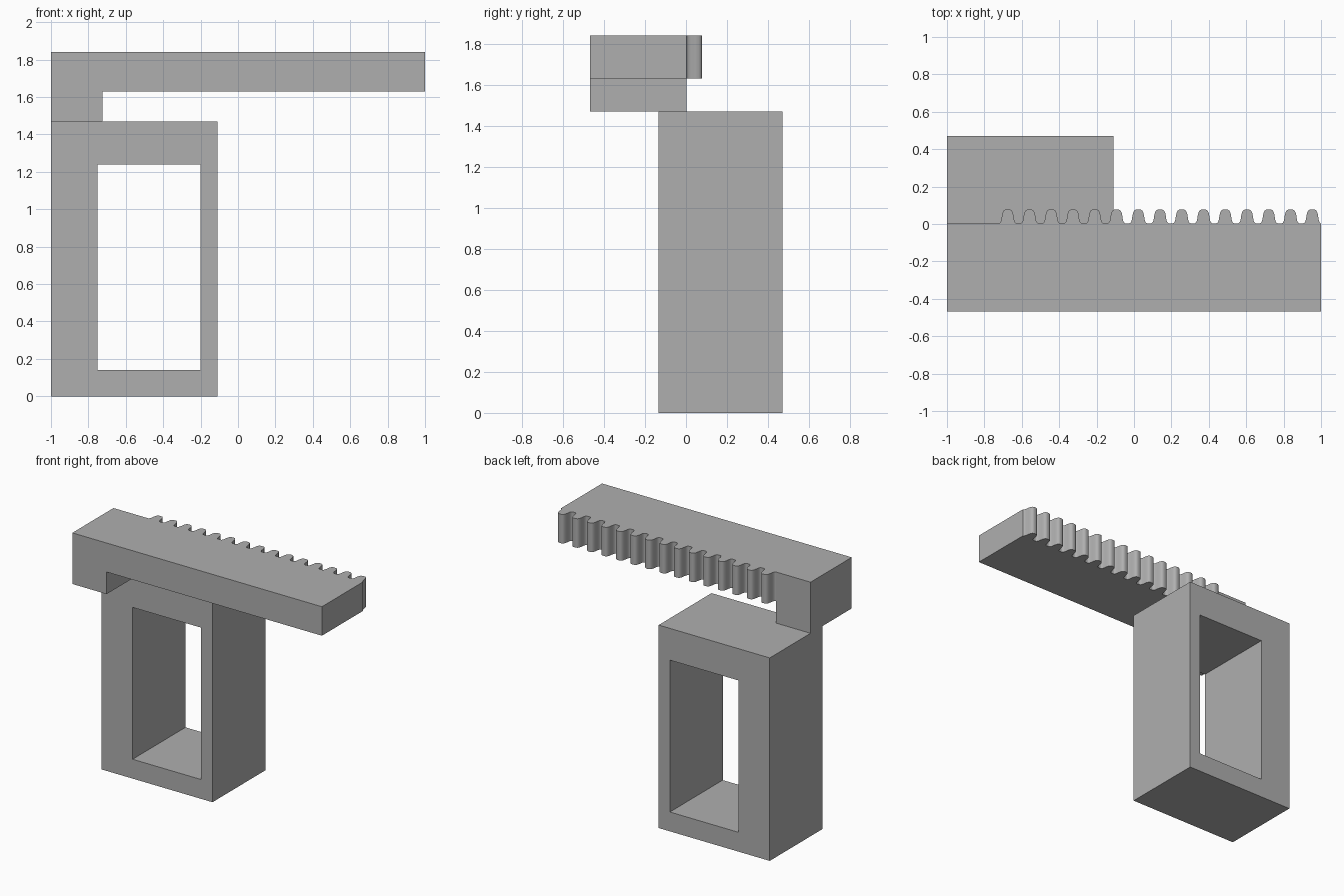
import bpy, bmesh
from mathutils import Vector

if "Cube" in bpy.data.objects:
    bpy.data.objects.remove(bpy.data.objects["Cube"], do_unlink=True)

grey = bpy.data.materials.new("plain_grey")
grey.use_nodes = True
colour = (0.43, 0.43, 0.43, 1)
grey.diffuse_color = colour
grey.node_tree.nodes["Principled BSDF"].inputs["Base Color"].default_value = colour


def extruded(name, polygons, offset):
    """Extrude flat polygons (lists of 3D points) into one solid object."""
    bm = bmesh.new()
    faces = [bm.faces.new([bm.verts.new(p) for p in poly]) for poly in polygons]
    bmesh.ops.remove_doubles(bm, verts=bm.verts, dist=1e-5)
    # Keep the near cap and pull a copy along the offset
    faces = list(bm.faces)
    result = bmesh.ops.extrude_face_region(bm, geom=faces, use_keep_orig=True)
    moved = [g for g in result["geom"] if isinstance(g, bmesh.types.BMVert)]
    bmesh.ops.translate(bm, verts=moved, vec=Vector(offset))
    bmesh.ops.recalc_face_normals(bm, faces=bm.faces)
    mesh = bpy.data.meshes.new(name)
    bm.to_mesh(mesh)
    bm.free()
    mesh.materials.append(grey)
    obj = bpy.data.objects.new(name, mesh)
    bpy.context.collection.objects.link(obj)
    return obj


def rectangle(x0, x1, z0, z1, y):
    return [(x0, y, z0), (x1, y, z0), (x1, y, z1), (x0, y, z1)]


# Upright frame with a rectangular opening from front to back
FRONT, DEPTH = -0.135, 0.605
outer = rectangle(-1, -0.11, 0, 1.47, FRONT)
inner = rectangle(-0.75, -0.2, 0.14, 1.24, FRONT)
sides = [[outer[i], outer[(i + 1) % 4], inner[(i + 1) % 4], inner[i]] for i in range(4)]
extruded("upright_frame", sides, (0, DEPTH, 0))

# Arm with a short foot resting on the frame
ARM_FRONT, ARM_BACK, ARM_LOW, ARM_TOP = -0.468, 0.003, 1.63, 1.84
outline = [(-1, 1.47), (-0.725, 1.47), (-0.725, ARM_LOW), (1, ARM_LOW), (1, ARM_TOP), (-1, ARM_TOP)]
extruded("arm", [[(x, ARM_FRONT, z) for x, z in outline]], (0, ARM_BACK - ARM_FRONT, 0))

# Row of rounded rack teeth along the back of the arm
half = [(0.049, 0), (0.043, 0.002), (0.038, 0.008), (0.034, 0.02), (0.031, 0.042),
        (0.027, 0.059), (0.021, 0.069), (0.013, 0.074), (0.005, 0.075)]
profile = half + [(-x, y) for x, y in reversed(half)]
teeth = []
for i in range(15):
    centre = -0.675 + i * 0.1163
    teeth.append([(min(centre + x, 1), ARM_BACK + y, ARM_LOW) for x, y in profile])
rack = extruded("rack_teeth", teeth, (0, 0, ARM_TOP - ARM_LOW))
bpy.ops.object.select_all(action="DESELECT")
rack.select_set(True)
bpy.context.view_layer.objects.active = rack
bpy.ops.object.shade_smooth_by_angle(angle=0.7)
